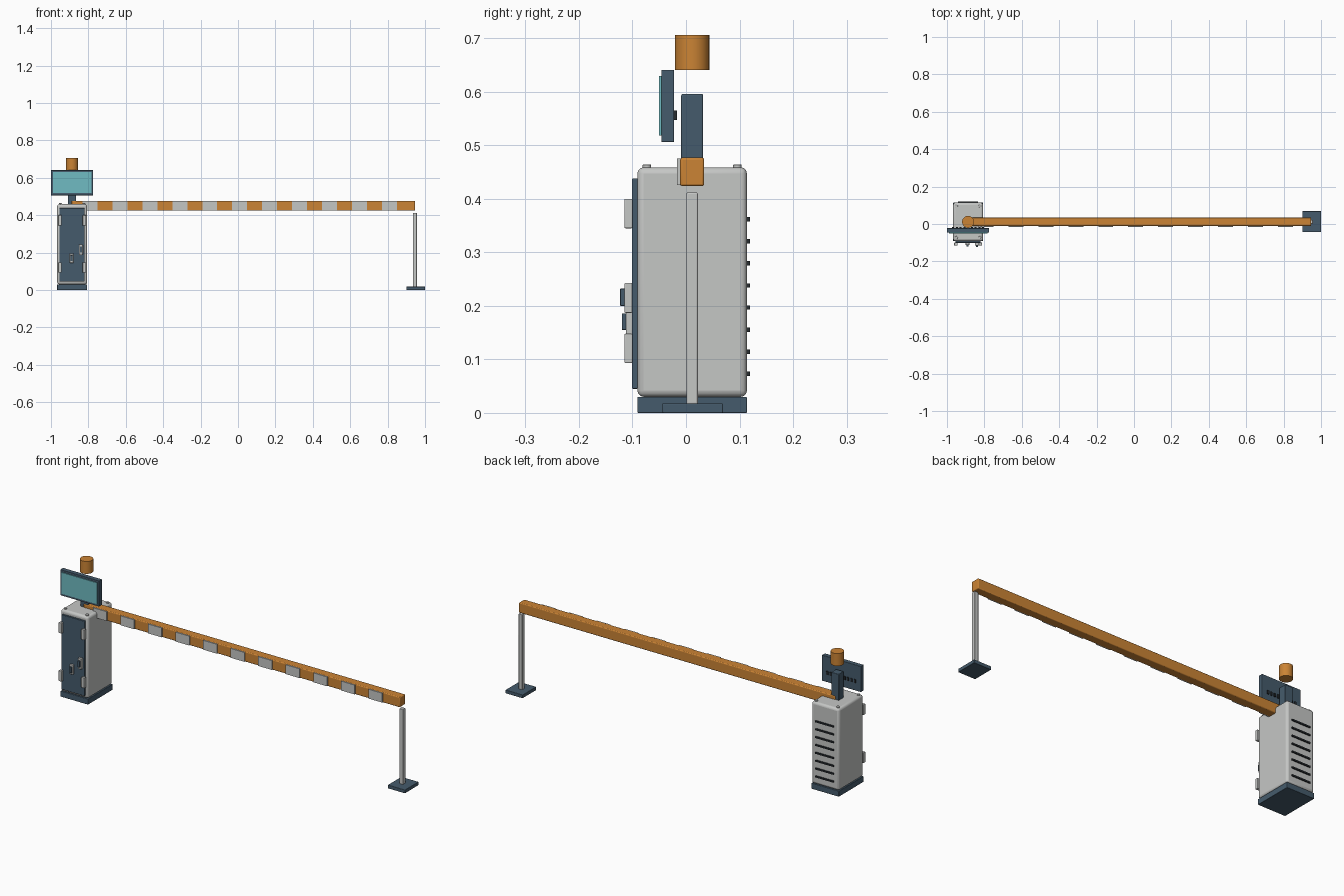
import bpy, math

cube = bpy.data.objects.get("Cube")
if cube:
    bpy.data.objects.remove(cube, do_unlink=True)


def material(name, rgb):
    m = bpy.data.materials.new(name)
    m.use_nodes = True
    m.diffuse_color = (*rgb, 1)
    bsdf = next(n for n in m.node_tree.nodes if n.type == 'BSDF_PRINCIPLED')
    bsdf.inputs["Base Color"].default_value = (*rgb, 1)
    return m


NAVY = material("slate blue", (0.06, 0.105, 0.15))
GREY = material("light grey", (0.56, 0.57, 0.56))
ORANGE = material("orange", (0.60, 0.23, 0.035))
CYAN = material("screen cyan", (0.16, 0.50, 0.54))
DARK = material("near black", (0.02, 0.025, 0.03))


def finish(ob, name, mat, bevel, segments=3):
    ob.name = name
    ob.data.materials.append(mat)
    if bevel:
        mod = ob.modifiers.new("rounding", 'BEVEL')
        mod.width, mod.segments, mod.limit_method = bevel, segments, 'ANGLE'
    bpy.ops.object.shade_smooth_by_angle(angle=math.radians(35))
    return ob


def box(name, x, y, z, mat, bevel=0):
    """Box spanning the (low, high) ranges x, y and z."""
    spans = (x, y, z)
    bpy.ops.mesh.primitive_cube_add(size=1, location=[sum(s) / 2 for s in spans])
    ob = bpy.context.object
    for v in ob.data.vertices:
        for i, s in enumerate(spans):
            v.co[i] *= s[1] - s[0]
    return finish(ob, name, mat, bevel)


def cylinder(name, x, y, z, radius, mat, bevel=0, sides=32):
    bpy.ops.mesh.primitive_cylinder_add(vertices=sides, radius=radius, depth=z[1] - z[0],
                                        location=(x, y, sum(z) / 2))
    return finish(bpy.context.object, name, mat, bevel, 2)


CX = -0.887            # centre line of the cabinet
BODY_X, BODY_Y = (-0.967, -0.807), (-0.091, 0.114)

# Cabinet with plinth and door
box("plinth", BODY_X, BODY_Y, (0, 0.03), NAVY, 0.002)
box("cabinet", BODY_X, BODY_Y, (0.03, 0.459), GREY, 0.012)
box("door", (-0.954, -0.82), (-0.101, -0.09), (0.045, 0.438), NAVY, 0.002)

# Hinge blocks on both door edges
for side in (-1, 1):
    for z in (0.093, 0.345):
        hx = CX + side * 0.0655
        box("hinge", (hx - 0.009, hx + 0.009), (-0.115, -0.1), (z, z + 0.055), GREY, 0.002)

# Lock plates with handles
box("lock_plate", (-0.85, -0.83), (-0.115, -0.1), (0.187, 0.243), GREY, 0.002)
box("lock_handle", (-0.846, -0.834), (-0.123, -0.114), (0.2, 0.232), NAVY, 0.001)
box("latch_plate", (-0.9, -0.88), (-0.112, -0.1), (0.145, 0.195), GREY, 0.002)
box("latch_handle", (-0.896, -0.884), (-0.12, -0.111), (0.155, 0.186), NAVY, 0.001)

# Lid bolts
for x in (-0.95, -0.824):
    for y in (-0.073, 0.096):
        cylinder("lid_bolt", x, y, (0.452, 0.464), 0.008, GREY, 0.001, 16)

# Rear ventilation slats
for i in range(8):
    z = 0.073 + i * 0.0413
    box("vent_slat", (CX - 0.053, CX + 0.053), (0.112, 0.12), (z - 0.004, z + 0.004), DARK)

# Post and warning beacon
box("post", (-0.909, -0.865), (-0.009, 0.032), (0.45, 0.596), NAVY, 0.003)
cylinder("beacon", CX, 0.0115, (0.641, 0.706), 0.032, ORANGE)

# Display with rear vents
box("display_case", (-1, -0.774), (-0.046, -0.022), (0.506, 0.641), NAVY, 0.002)
box("display_screen", (-0.99, -0.784), (-0.05, -0.045), (0.518, 0.63), CYAN)
for i in range(9):
    x = CX + (i - 4) * 0.02
    box("display_vent", (x - 0.005, x + 0.005), (-0.023, -0.017), (0.547, 0.565), DARK)

# Barrier arm with pale stripe plates
box("barrier_arm", (-0.89, 0.947), (-0.011, 0.034), (0.424, 0.477), ORANGE, 0.004)
for i in range(11):
    x = -0.831 + i * 0.16
    box("arm_stripe", (x, x + 0.08), (-0.017, -0.0105), (0.426, 0.475), GREY)

# Arm rest at the far end
box("rest_base", (0.9, 1), (-0.044, 0.069), (0, 0.018), NAVY, 0.002)
box("rest_pole", (0.935, 0.957), (0.001, 0.022), (0.016, 0.412), GREY, 0.003)
